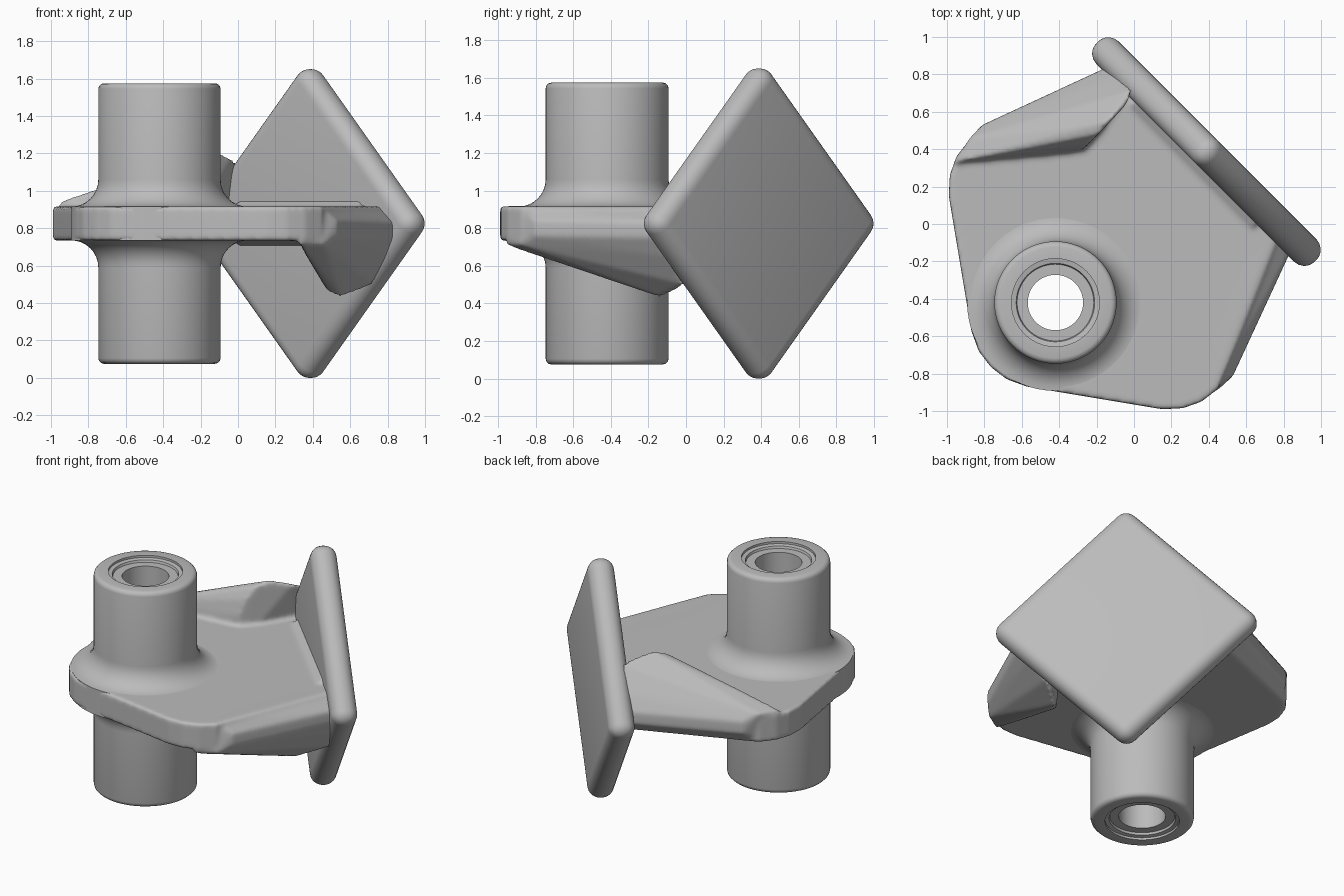
import bpy, bmesh, math
from mathutils import Matrix, Vector

cube = bpy.data.objects.get("Cube")
if cube:
    bpy.data.objects.remove(cube, do_unlink=True)

MID = 0.825            # height of the symmetry axis
HUB = (-0.42, -0.42)   # hub centre

grey = bpy.data.materials.new("light grey")
grey.use_nodes = True
grey.diffuse_color = (0.5, 0.5, 0.5, 1)
grey.node_tree.nodes["Principled BSDF"].inputs["Base Color"].default_value = (0.5, 0.5, 0.5, 1)


def make_object(name, bm):
    bmesh.ops.recalc_face_normals(bm, faces=bm.faces)
    mesh = bpy.data.meshes.new(name)
    bm.to_mesh(mesh)
    bm.free()
    mesh.materials.append(grey)
    obj = bpy.data.objects.new(name, mesh)
    bpy.context.collection.objects.link(obj)
    return obj


def smooth(obj, degrees):
    bpy.ops.object.select_all(action='DESELECT')
    obj.select_set(True)
    bpy.context.view_layer.objects.active = obj
    bpy.ops.object.shade_smooth_by_angle(angle=math.radians(degrees))


def add_hull(bm, points):
    part = bmesh.new()
    for p in points:
        part.verts.new(p)
    res = bmesh.ops.convex_hull(part, input=part.verts)
    loose = {v for v in res["geom_interior"] + res["geom_unused"] if isinstance(v, bmesh.types.BMVert)}
    bmesh.ops.delete(part, geom=list(loose), context='VERTS')
    bmesh.ops.recalc_face_normals(part, faces=part.faces)
    tmp = bpy.data.meshes.new("tmp")
    part.to_mesh(tmp)
    part.free()
    bm.from_mesh(tmp)
    bpy.data.meshes.remove(tmp)


def flip(p):
    # half turn about the axis that points at the square plate
    return (p[1], p[0], 2 * MID - p[2])


# Web: five-sided slab, symmetric about the diagonal
bm = bmesh.new()
half = [(-.765, -.765), (-.68, -.83), (-.57, -.87), (.15, -.99), (.26, -.985),
        (.36, -.95), (.45, -.88), (.78, -.05)]
slab = [(x, y, MID + s * 0.092) for x, y in half for s in (-1, 1)]
add_hull(bm, slab + [flip(p) for p in slab])

# Lips: one bends down at the front, its twin bends up at the back
lip = [(.39, -.28, .80), (.40, -.27, .66), (.43, -.24, .55), (.48, -.19, .46), (.55, -.13, .43),
       (.64, -.04, .48), (.72, -.01, .50), (.80, -.09, .65), (.84, -.14, .75), (.84, -.14, .83),
       (.76, -.06, .917), (.39, -.28, .90), (.53, -.81, .76), (.53, -.81, .84), (.44, -.85, .917),
       (.33, -.96, .71), (.46, -.88, .71), (.30, -.96, .90), (.38, -.60, .72)]
add_hull(bm, lip)
add_hull(bm, [flip(p) for p in lip])

# Small weld strip where the web meets the plate
strip = []
for v in (-.46, .46):
    for u, h in ((.43, .10), (.50, .14)):
        for s in (-1, 1):
            strip.append(((u + v) * math.sqrt(.5), (u - v) * math.sqrt(.5), MID + s * h))
add_hull(bm, strip)

web = make_object("web_with_lips", bm)
remesh = web.modifiers.new("blend", 'REMESH')
remesh.mode = 'VOXEL'
remesh.voxel_size = 0.014
remesh.use_smooth_shade = True
relax = web.modifiers.new("fillet", 'SMOOTH')
relax.factor = 0.5
relax.iterations = 6

# Cutter that opens the web inside the hub
bm = bmesh.new()
bmesh.ops.create_cone(bm, cap_ends=True, segments=48, radius1=.27, radius2=.27, depth=1,
                      matrix=Matrix.Translation((*HUB, MID)))
cutter = make_object("bore_cutter", bm)
cutter.hide_render = True
cutter.hide_set(True)
cut = web.modifiers.new("bore", 'BOOLEAN')
cut.operation = 'DIFFERENCE'
cut.solver = 'EXACT'
cut.object = cutter

# Hub: turned tube with rounded rims, recessed sleeve and a fillet to the web
R, TOP, FIL = .327, .75, .145
upper = [(.148, .715), (.205, .715), (.21, .73), (.235, .735), (.235, TOP), (.297, TOP),
         (.312, TOP - .004), (.323, TOP - .015), (R, TOP - .03)]
for i in range(9):
    a = math.pi / 2 * i / 8
    upper.append((R + FIL * (1 - math.cos(a)), .09 + FIL * (1 - math.sin(a))))
profile = upper + [(r, -z) for r, z in reversed(upper)]
bm = bmesh.new()
ring = [bm.verts.new((HUB[0] + r, HUB[1], MID + z)) for r, z in profile]
edges = [bm.edges.new((ring[i - 1], ring[i])) for i in range(len(ring))]
bmesh.ops.spin(bm, geom=ring + edges, cent=(*HUB, MID), axis=(0, 0, 1),
               angle=math.tau, steps=64, use_merge=True)
bmesh.ops.remove_doubles(bm, verts=bm.verts, dist=1e-4)
smooth(make_object("hub", bm), 35)

# Square plate standing on its corner, facing the diagonal
bm = bmesh.new()
bmesh.ops.create_cube(bm, size=1)
bmesh.ops.scale(bm, verts=bm.verts, vec=(.17, 1.215, 1.215))
bmesh.ops.bevel(bm, geom=bm.edges[:], offset=.08, offset_type='OFFSET', segments=6,
                profile=.5, affect='EDGES')
turn = Matrix.Rotation(math.pi / 4, 4, 'Z') @ Matrix.Rotation(math.pi / 4, 4, 'X')
bm.transform(Matrix.Translation(Vector((.387, .387, MID))) @ turn)
smooth(make_object("square_plate", bm), 40)
